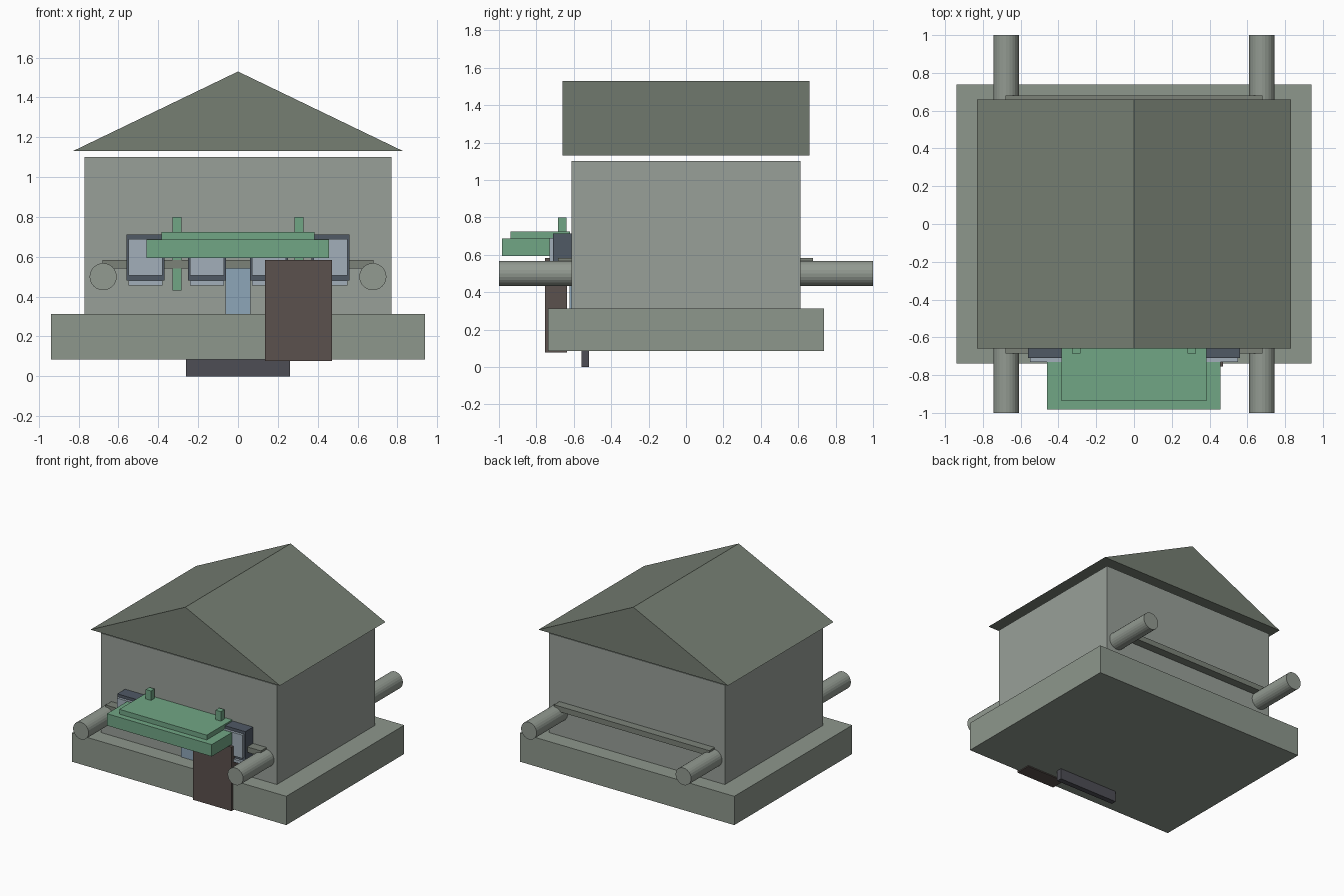
import bpy
import bmesh
from math import pi

if "Cube" in bpy.data.objects:
    bpy.data.objects.remove(bpy.data.objects["Cube"])


def material(name, rgb):
    m = bpy.data.materials.new(name)
    m.diffuse_color = (*rgb, 1)
    m.use_nodes = True
    m.node_tree.nodes["Principled BSDF"].inputs["Base Color"].default_value = m.diffuse_color
    return m


GREEN = material("green", (0.165, 0.38, 0.235))
DARK = material("slate", (0.08, 0.10, 0.13))
GLASS = material("glass", (0.36, 0.43, 0.49))
BLUE = material("door_blue", (0.27, 0.38, 0.48))
BROWN = material("brown", (0.105, 0.082, 0.075))
CHARCOAL = material("charcoal", (0.075, 0.075, 0.09))
WALL = material("wall_grey_green", (0.315, 0.35, 0.315))
STONE = material("stone_grey_green", (0.27, 0.31, 0.265))
ROOF = material("roof_grey_green", (0.18, 0.21, 0.17))
POLE = material("pole_grey_green", (0.29, 0.325, 0.285))
BAR = material("bar_grey_green", (0.20, 0.225, 0.19))


def finish(bm, name, mat):
    bmesh.ops.recalc_face_normals(bm, faces=bm.faces)
    me = bpy.data.meshes.new(name)
    bm.to_mesh(me)
    bm.free()
    ob = bpy.data.objects.new(name, me)
    bpy.context.collection.objects.link(ob)
    me.materials.append(mat)
    return ob


def box(name, x, y, z, mat):
    """Box from (min, max) ranges on each axis."""
    bm = bmesh.new()
    bmesh.ops.create_cube(bm, size=1)
    for v in bm.verts:
        v.co = [r[0] + (c + 0.5) * (r[1] - r[0]) for r, c in zip((x, y, z), v.co)]
    return finish(bm, name, mat)


# Platform, cabin and the step below
box("platform", (-0.94, 0.94), (-0.738, 0.738), (0.085, 0.313), STONE)
box("cabin", (-0.77, 0.77), (-0.613, 0.613), (0.313, 1.10), WALL)
box("lower_step", (-0.26, 0.26), (-0.56, -0.518), (0, 0.085), CHARCOAL)

# Gable roof, floating slightly above the cabin
bm = bmesh.new()
profile = [bm.verts.new((x, -0.66, z)) for x, z in ((-0.83, 1.13), (0.83, 1.13), (0, 1.53))]
gable = bm.faces.new(profile)
ext = bmesh.ops.extrude_face_region(bm, geom=[gable], use_keep_orig=True)
for v in ext["geom"]:
    if isinstance(v, bmesh.types.BMVert):
        v.co.y = 0.66
finish(bm, "roof", ROOF)

# Carrying poles and cross bars
for side, s in (("left", -1), ("right", 1)):
    bpy.ops.mesh.primitive_cylinder_add(vertices=24, radius=0.068, depth=2,
                                        location=(s * 0.677, 0, 0.50), rotation=(pi / 2, 0, 0))
    bpy.context.object.name = "pole_" + side
    bpy.context.object.data.materials.append(POLE)
box("front_cross_bar", (-0.68, 0.68), (-0.685, -0.60), (0.54, 0.583), BAR)
box("back_cross_bar", (-0.68, 0.68), (0.60, 0.68), (0.54, 0.583), BAR)

# Row of four windows: frame, pane and sill
for i, cx in enumerate((-0.465, -0.155, 0.155, 0.465), 1):
    box(f"window_frame_{i}", (cx - 0.096, cx + 0.096), (-0.71, -0.60), (0.48, 0.713), DARK)
    box(f"window_pane_{i}", (cx - 0.085, cx + 0.085), (-0.73, -0.70), (0.505, 0.69), GLASS)
    box(f"window_sill_{i}", (cx - 0.085, cx + 0.085), (-0.73, -0.70), (0.457, 0.48), GLASS)

# Door (its top tucked behind the cross bar) and hanging front panel
box("door", (-0.064, 0.064), (-0.623, -0.60), (0.313, 0.541), BLUE)
box("hanging_panel", (0.135, 0.472), (-0.755, -0.635), (0.077, 0.583), BROWN)

# Canopy of two slabs with a pair of posts
box("canopy_lower", (-0.46, 0.458), (-0.983, -0.62), (0.593, 0.687), GREEN)
box("canopy_upper", (-0.383, 0.383), (-0.938, -0.62), (0.687, 0.725), GREEN)
for side, s in (("left", -1), ("right", 1)):
    cx = s * 0.306
    box("canopy_post_" + side, (cx - 0.023, cx + 0.023), (-0.685, -0.64), (0.43, 0.80), GREEN)
